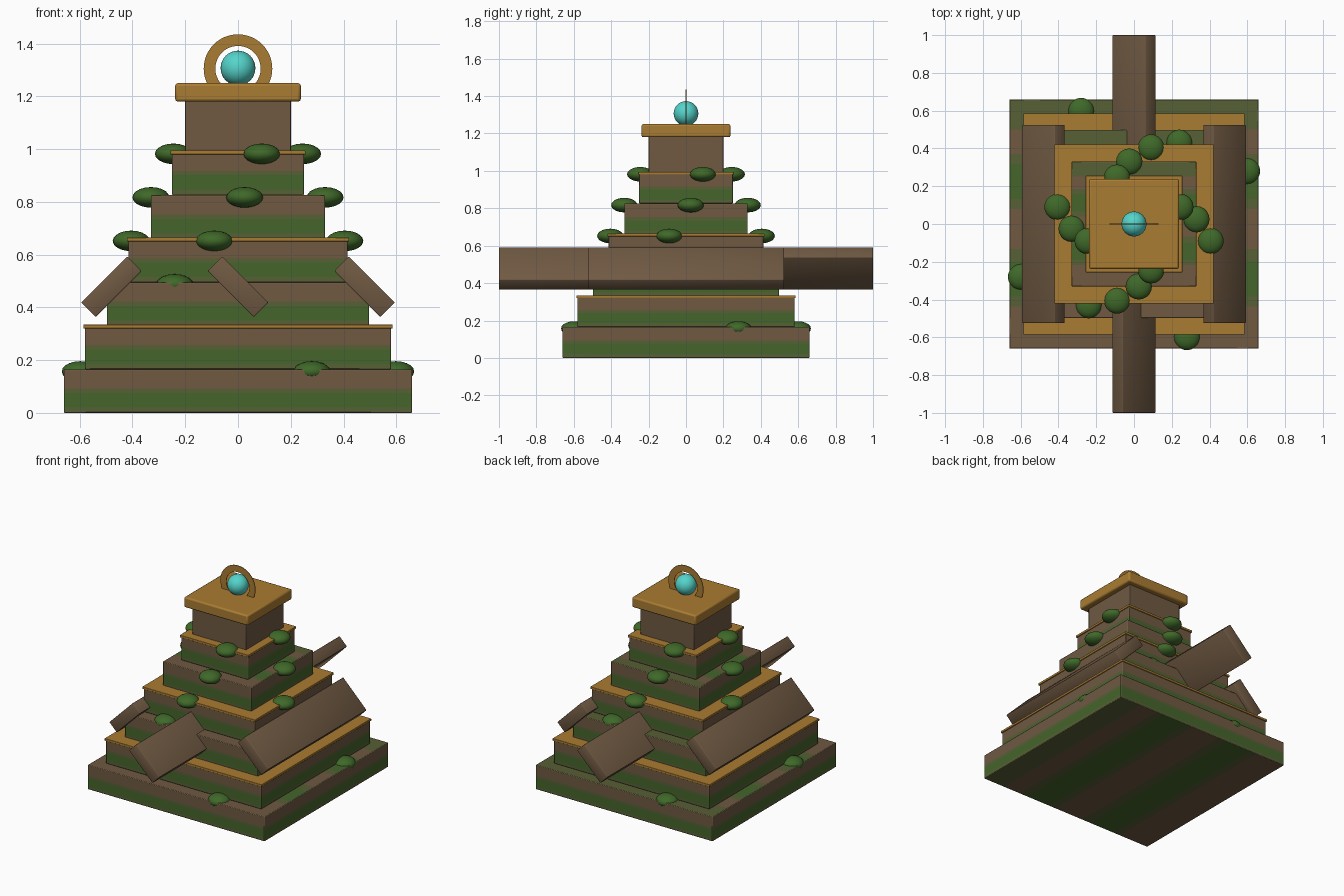
import bpy, bmesh
from math import radians, pi
from mathutils import Matrix, Vector

cube = bpy.data.objects.get("Cube")
if cube:
    bpy.data.objects.remove(cube)


def material(name, rgb):
    m = bpy.data.materials.new(name)
    m.use_nodes = True
    m.diffuse_color = (*rgb, 1)
    m.node_tree.nodes["Principled BSDF"].inputs["Base Color"].default_value = (*rgb, 1)
    return m


STONE = material("brown stone", (.16, .1, .055))
MOSSY = material("mossy stone", (.095, .115, .035))
MOSS = material("moss stain", (.06, .13, .025))
LEAF = material("leaf green", (.05, .14, .022))
GOLD = material("old gold", (.4, .2, .032))
ORB = material("turquoise", (.09, .66, .6))


def finish(bm, name, mats, bevel=0, soft=False):
    bmesh.ops.recalc_face_normals(bm, faces=bm.faces)
    mesh = bpy.data.meshes.new(name)
    bm.to_mesh(mesh)
    bm.free()
    ob = bpy.data.objects.new(name, mesh)
    bpy.context.collection.objects.link(ob)
    for m in mats:
        mesh.materials.append(m)
    bpy.ops.object.select_all(action='DESELECT')
    ob.select_set(True)
    bpy.context.view_layer.objects.active = ob
    if soft:
        bpy.ops.object.shade_smooth()
    else:
        bpy.ops.object.shade_smooth_by_angle(angle=radians(40))
    if bevel:
        mod = ob.modifiers.new("edge", 'BEVEL')
        mod.width = bevel
        mod.segments = 2
        mod.limit_method = 'ANGLE'
    return ob


def box_mesh(size, centre):
    bm = bmesh.new()
    bmesh.ops.create_cube(bm, size=1)
    bmesh.ops.scale(bm, vec=size, verts=bm.verts)
    bmesh.ops.translate(bm, vec=centre, verts=bm.verts)
    return bm


def slab(name, half, z0, z1, mat, bevel=0.003):
    size = (2 * half, 2 * half, z1 - z0)
    return finish(box_mesh(size, (0, 0, (z0 + z1) / 2)), name, [mat], bevel)


# Moss stripes as (end fraction, colour index) across a wall or a terrace
WALL = [(.12, 1), (.46, 2), (.56, 1), (1, 0)]
TERRACE = [(.17, 0), (.21, 1), (.35, 2), (.4, 1), (.56, 0), (.6, 1),
           (.74, 2), (.78, 1), (.88, 0), (1, 1)]


def stripe(bands, t):
    return next(colour for end, colour in bands if t <= end + 1e-4)


def tier(name, half, z0, height):
    bm = box_mesh((2 * half, 2 * half, height), (0, 0, z0 + height / 2))
    cuts = [(2, z0 + e * height) for e, _ in WALL[:-1]]
    cuts += [(a, half * (2 * e - 1)) for a in (0, 1) for e, _ in TERRACE[:-1]]
    for axis, at in cuts:
        n = Vector((0, 0, 0))
        n[axis] = 1
        bmesh.ops.bisect_plane(bm, geom=bm.verts[:] + bm.edges[:] + bm.faces[:],
                               plane_co=n * at, plane_no=n)
    bm.normal_update()
    for f in bm.faces:
        c = f.calc_center_median()
        if abs(f.normal.z) < .5:
            f.material_index = stripe(WALL, (c.z - z0) / height)
        else:
            across = c.y if f.normal.z > 0 else c.x
            f.material_index = stripe(TERRACE, (across / half + 1) / 2)
    finish(bm, name, [STONE, MOSSY, MOSS], .004)


# Stepped body
STEP = .165
for i, half in enumerate((.66, .58, .497, .415, .33, .25)):
    tier(f"tier_{i + 1}", half, i * STEP, STEP)
    if i % 2:
        top = (i + 1) * STEP
        slab(f"gold_trim_{i + 1}", half + .006, top - .01, top + .005, GOLD, .002)

# Shrine and its cap
slab("shrine", .2, .99, 1.185, STONE)
slab("shrine_cap", .238, 1.18, 1.25, GOLD, .01)

# Tilted planks on the four sides
for name, x, y, tilt in (("front_plank", 0, -.476, 45), ("back_plank", 0, .476, -45),
                         ("left_plank", .48, 0, 45), ("right_plank", -.48, 0, -45)):
    bm = box_mesh((.247, 1.048, .078), (0, 0, 0))
    turn = Matrix.Translation((x, y, .478)) @ Matrix.Rotation(radians(tilt), 4, 'Y')
    bm.transform(turn)
    finish(bm, name, [STONE], .004, soft=True)


def ball(name, centre, radii, mat, rings):
    bm = bmesh.new()
    bmesh.ops.create_uvsphere(bm, u_segments=2 * rings, v_segments=rings, radius=1)
    bmesh.ops.scale(bm, vec=radii, verts=bm.verts)
    bmesh.ops.translate(bm, vec=centre, verts=bm.verts)
    finish(bm, name, [mat], soft=True)


# Leaf clumps, repeated by quarter turns around each terrace
for level, x, y in ((1, .28, -.598), (3, -.24, -.43), (4, -.09, -.405),
                    (5, .025, -.33), (6, .09, -.245)):
    for k in range(4):
        spot = Matrix.Rotation(k * pi / 2, 4, 'Z') @ Vector((x, y, level * STEP - .008))
        ball(f"leaf_clump_{level}_{k + 1}", spot, (.07, .07, .039), LEAF, 10)

# Orb and the thin ring around it
ball("orb", (0, 0, 1.307), (.066, .066, .066), ORB, 16)

bm = bmesh.new()
loops = []
for radius, y in ((.13, -.002), (.086, -.002), (.086, .002), (.13, .002)):
    loop = bmesh.ops.create_circle(bm, segments=48, radius=radius)["verts"]
    bmesh.ops.transform(bm, verts=loop, matrix=Matrix.Translation((0, y, 1.305))
                        @ Matrix.Rotation(pi / 2, 4, 'X'))
    loops.append(loop)
for a, b in zip(loops, loops[1:] + loops[:1]):
    for i in range(48):
        j = (i + 1) % 48
        bm.faces.new((a[i], a[j], b[j], b[i]))
finish(bm, "orb_ring", [GOLD])
